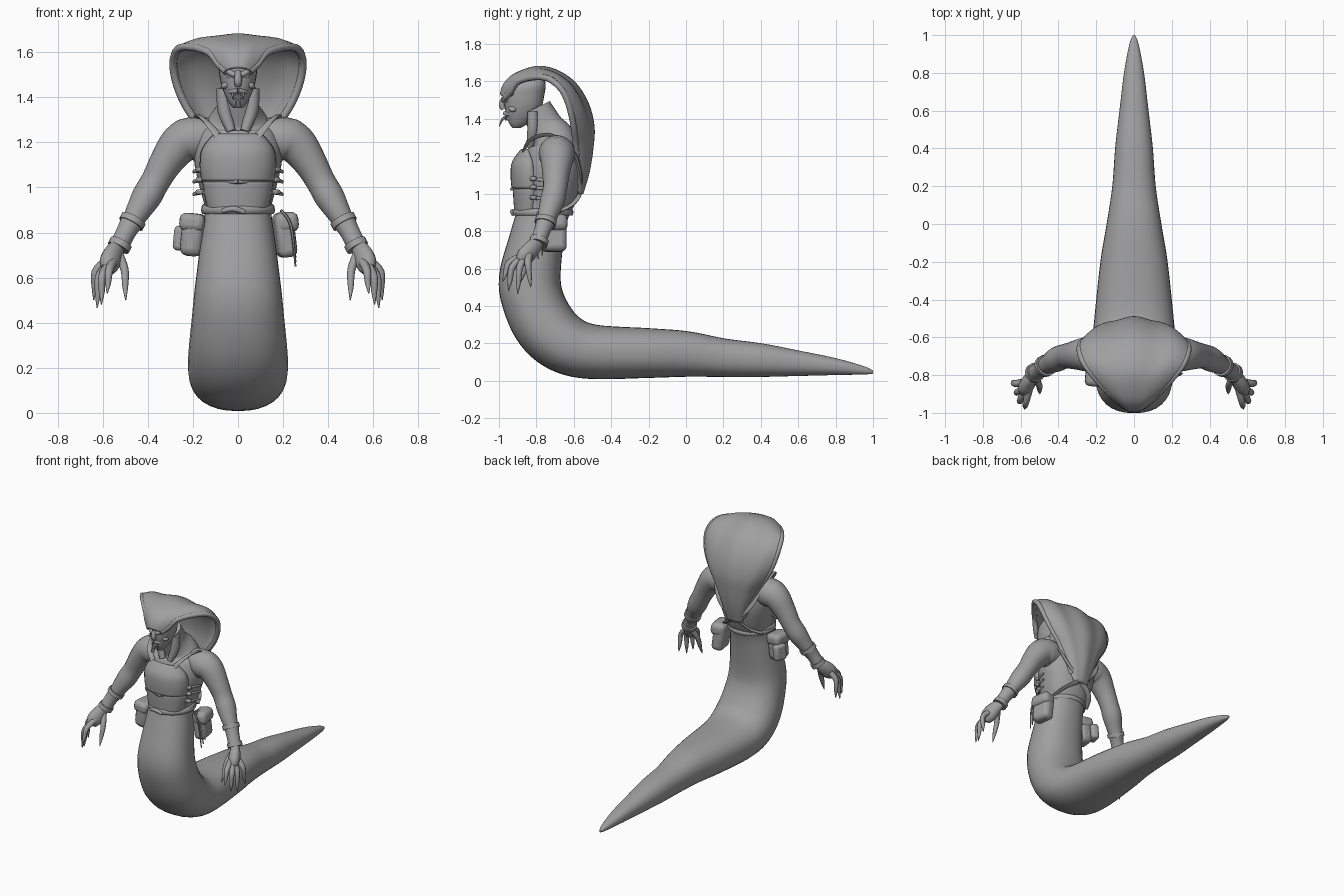
import bpy, bmesh, math
from mathutils import Vector

cube = bpy.data.objects.get("Cube")
if cube:
    bpy.data.objects.remove(cube)

GREY = bpy.data.materials.new("stone_grey")
GREY.use_nodes = True
GREY.diffuse_color = (0.35, 0.35, 0.35, 1)
GREY.node_tree.nodes["Principled BSDF"].inputs["Base Color"].default_value = (0.35, 0.35, 0.35, 1)


def smooth(rows, k=4):
    """Catmull-Rom resampling of equal-length tuples."""
    out = []
    for i in range(len(rows) - 1):
        a, b, c, d = (rows[max(0, min(len(rows) - 1, i + j))] for j in (-1, 0, 1, 2))
        for s in range(k):
            t = s / k
            out.append([0.5 * (2 * q + (r - p) * t + (2 * p - 5 * q + 4 * r - e) * t * t
                               + (3 * q - p - 3 * r + e) * t ** 3)
                        for p, q, r, e in zip(a, b, c, d)])
    return out + [list(rows[-1])]


def skin(name, grid, wrap=True, mirror=False, thick=0):
    """Quad surface over a grid of points; wrapped grids get end caps."""
    bm = bmesh.new()
    vs = [[bm.verts.new(p) for p in row] for row in grid]
    n = len(grid[0])
    for a, b in zip(vs, vs[1:]):
        for j in range(n if wrap else n - 1):
            k = (j + 1) % n
            bm.faces.new((a[j], a[k], b[k], b[j]))
    if wrap:
        bm.faces.new(vs[0])
        bm.faces.new(vs[-1])
    bmesh.ops.recalc_face_normals(bm, faces=bm.faces)
    me = bpy.data.meshes.new(name)
    bm.to_mesh(me)
    bm.free()
    return finish(bpy.data.objects.new(name, me), mirror, thick)


def finish(ob, mirror=False, thick=0):
    if not ob.users_collection:
        bpy.context.collection.objects.link(ob)
    ob.data.materials.append(GREY)
    if thick:
        m = ob.modifiers.new("thickness", 'SOLIDIFY')
        m.thickness, m.offset = thick, 0
    if mirror:
        ob.modifiers.new("mirror", 'MIRROR').use_bisect_axis[0] = False
    bpy.context.view_layer.objects.active = ob
    bpy.ops.object.select_all(action='DESELECT')
    ob.select_set(True)
    bpy.ops.object.shade_smooth_by_angle(angle=math.radians(50))
    return ob


def power(v, e):
    return math.copysign(abs(v) ** e, v)


def ring(c, u, v, n, e=1.0):
    angles = [2 * math.pi * i / n for i in range(n)]
    return [c + u * power(math.cos(a), e) + v * power(math.sin(a), e) for a in angles]


def tube(name, rows, ref=(0, 1, 0), flat=1.0, n=12, mirror=False, k=4):
    """Tapered tube along x, y, z, radius rows; flat scales the radius across ref."""
    pts = smooth(rows, k)
    grid = []
    for i, p in enumerate(pts):
        t = Vector(pts[min(i + 1, len(pts) - 1)][:3]) - Vector(pts[max(i - 1, 0)][:3])
        u = t.cross(Vector(ref)).normalized()
        v = u.cross(t).normalized()
        grid.append(ring(Vector(p[:3]), u * p[3] * flat, v * p[3], n))
    return skin(name, grid, mirror=mirror)


def blob(name, loc, size, rot=(0, 0, 0), mirror=False):
    bm = bmesh.new()
    bmesh.ops.create_uvsphere(bm, u_segments=16, v_segments=10, radius=1)
    me = bpy.data.meshes.new(name)
    from_euler = Vector(loc)
    ob = bpy.data.objects.new(name, me)
    import mathutils
    m = mathutils.Matrix.LocRotScale(from_euler, mathutils.Euler(rot), Vector(size))
    bmesh.ops.transform(bm, matrix=m, verts=bm.verts)
    bm.to_mesh(me)
    bm.free()
    return finish(ob, mirror)


def box(name, loc, size, rot=(0, 0, 0)):
    bpy.ops.mesh.primitive_cube_add(size=1, location=loc, rotation=rot)
    ob = bpy.context.object
    ob.name, ob.scale = name, size
    bpy.ops.object.transform_apply(location=False, rotation=False)
    b = ob.modifiers.new("rounding", 'BEVEL')
    b.width, b.segments = min(size) * 0.35, 3
    return finish(ob)


# Serpent body: y, z, half width, half depth from tail tip to neck
body = [(1.0, .045, .006, .008), (.95, .055, .025, .022), (.8, .075, .053, .045),
        (.6, .093, .077, .068), (.4, .11, .1, .09), (.2, .123, .115, .103),
        (0, .143, .145, .122), (-.2, .148, .178, .133), (-.5, .155, .21, .146),
        (-.65, .2, .222, .16), (-.75, .29, .218, .168), (-.815, .42, .205, .166),
        (-.835, .55, .192, .165), (-.8, .75, .167, .146), (-.765, .9, .148, .138),
        (-.735, 1.0, .17, .152), (-.715, 1.12, .195, .16), (-.705, 1.22, .185, .145),
        (-.71, 1.29, .14, .12), (-.75, 1.36, .09, .095), (-.8, 1.46, .075, .08)]
path = smooth(body, 5)
grid = []
for i, (y, z, w, d) in enumerate(path):
    a, b = path[max(i - 1, 0)], path[min(i + 1, len(path) - 1)]
    t = Vector((0, b[0] - a[0], b[1] - a[1])).normalized()
    grid.append(ring(Vector((0, y, z)), Vector((w, 0, 0)), Vector((0, -t.z, t.y)) * d, 32, .88))
skin("serpent_body", grid)

# Cobra hood: spine y, z then rim x, y, z from the back up and over to the brow
hood = smooth([(-.56, 1.0, .05, -.575, 1.0), (-.525, 1.12, .1, -.58, 1.12),
               (-.505, 1.25, .165, -.59, 1.26), (-.5, 1.36, .225, -.60, 1.35),
               (-.53, 1.48, .27, -.62, 1.45), (-.6, 1.59, .288, -.66, 1.55),
               (-.7, 1.655, .265, -.735, 1.615), (-.8, 1.672, .2, -.82, 1.622),
               (-.91, 1.635, .125, -.9, 1.597), (-.965, 1.585, .088, -.935, 1.55),
               (-.985, 1.53, .05, -.965, 1.515)], 4)
grid, count = [], 24
for i, (cy, cz, rx, ry, rz) in enumerate(hood):
    fade = math.sin(math.pi * i / (len(hood) - 1))
    row = []
    for j in range(count + 1):
        t = 2 * j / count - 1
        s = t * t
        ridge = .010 * fade * (math.cos(3 * math.pi * t) - 1) * (1 - s)
        row.append((rx * math.sin(t * math.pi / 2) * .6 + rx * t * .4,
                    cy + (ry - cy) * s + ridge * .8, cz + (rz - cz) * s + ridge * .3))
    grid.append(row)
skin("cobra_hood", grid, wrap=False, thick=.022)
tube("hood_rim", [(r[2], r[3], r[4], .017) for r in hood[2::2]], ref=(1, .3, 0), n=10, mirror=True, k=2)

# Head: y, z, half width, half depth
head = smooth([(-.905, 1.352, .02, .022), (-.895, 1.375, .04, .05), (-.88, 1.42, .062, .08),
               (-.87, 1.47, .078, .1), (-.865, 1.53, .086, .108), (-.85, 1.58, .085, .1),
               (-.82, 1.63, .05, .06)], 4)
skin("head", [ring(Vector((0, y, z)), Vector((w, 0, 0)), Vector((0, d, 0)), 24, .9)
              for y, z, w, d in head])
tube("brow_ridge", [(.012, -.977, 1.497, .012), (.04, -.962, 1.513, .014), (.075, -.925, 1.54, .012)],
     n=8, mirror=True)
tube("nose", [(0, -.972, 1.515, .014), (0, -.985, 1.475, .017), (0, -.975, 1.452, .014)], n=10)
blob("cheekbone", (.053, -.925, 1.455), (.024, .024, .016), (0, .5, 0), True)
blob("eye", (.036, -.955, 1.491), (.016, .01, .007), (0, -.4, 0), True)
tube("upper_lip", [(0, -.968, 1.43, .012), (.03, -.95, 1.425, .01), (.055, -.905, 1.43, .007)],
     ref=(0, 0, 1), n=8, mirror=True)
tube("lower_lip", [(0, -.955, 1.4, .01), (.028, -.935, 1.403, .009), (.05, -.9, 1.42, .006)],
     ref=(0, 0, 1), n=8, mirror=True)
tube("fang", [(.022, -.957, 1.425, .007), (.023, -.965, 1.405, .005), (.02, -.962, 1.385, .001)],
     n=6, mirror=True)
tube("forked_tongue", [(.004, -.95, 1.413, .008), (.005, -.98, 1.4, .007), (.012, -.998, 1.36, .002)],
     ref=(1, 0, 0), n=6, mirror=True)
tube("neck_muscle", [(.065, -.82, 1.44, .03), (.06, -.82, 1.34, .03), (.03, -.835, 1.25, .02)],
     n=10, mirror=True)

# Arms and hands
tube("arm", [(.1, -.69, 1.22, .085), (.2, -.69, 1.215, .098), (.26, -.69, 1.19, .09),
             (.32, -.695, 1.11, .074), (.365, -.70, 1.03, .065), (.405, -.715, .96, .066),
             (.44, -.735, .9, .056), (.485, -.76, .82, .042), (.525, -.79, .74, .036)],
     n=20, mirror=True)
blob("shoulder_muscle", (.235, -.69, 1.225), (.085, .085, .08), (0, .6, 0), True)
tube("palm", [(.525, -.785, .745, .034), (.55, -.82, .71, .048), (.57, -.86, .665, .052),
              (.58, -.885, .635, .035)], ref=(-.6, .8, 0), flat=.75, n=14, mirror=True)
fingers = {"thumb": [(.53, -.81, .705), (.503, -.85, .635), (.498, -.9, .5)],
           "index_finger": [(.555, -.875, .67), (.572, -.945, .63), (.58, -.98, .53)],
           "middle_finger": [(.575, -.885, .655), (.602, -.93, .605), (.606, -.95, .48)],
           "ring_finger": [(.585, -.87, .65), (.617, -.89, .6), (.625, -.9, .465)],
           "little_finger": [(.59, -.84, .67), (.632, -.845, .625), (.64, -.83, .5)]}
for name, (a, b, c) in fingers.items():
    m = [(p * .45 + q * .55) for p, q in zip(b, c)]
    tube(name, [(*a, .021), (*b, .018), (*m, .013), (*c, .002)], n=8, mirror=True)
tube("wrist_wrap", [(.47, -.75, .85, .052), (.495, -.768, .805, .044), (.527, -.79, .742, .043)],
     n=16, mirror=True)
for name, c, d, r in (("upper_cuff", (.462, -.747, .862), (.475, -.754, .838), .058),
                      ("lower_cuff", (.518, -.783, .757), (.531, -.791, .732), .051)):
    tube(name, [(*c, r), (*d, r)], n=20, mirror=True, k=1)

# Chest armour: z, half width, front y, side y
def plate(name, rows):
    grid = []
    for z, w, f, s in smooth(rows, 4):
        ts = [j / 8 - 1 for j in range(17)]
        grid.append([(w * math.sin(t * math.pi / 2), f + (s - f) * t * t, z) for t in ts])
    skin(name, grid, wrap=False, thick=.016)


plate("breastplate", [(1.235, .1, -.875, -.845), (1.17, .152, -.922, -.82),
                      (1.1, .162, -.93, -.815), (1.03, .155, -.925, -.81)])
plate("belly_plate", [(1.025, .15, -.918, -.81), (.97, .142, -.915, -.815), (.905, .128, -.91, -.82)])
tube("chest_cord", [(.16, -.8, 1.03, .009), (.12, -.875, 1.028, .009), (0, -.932, 1.025, .009)],
     ref=(0, 0, 1), n=8, mirror=True)


# Belts and side buckles around the torso
def hoop(name, cy, z, w, d, r, flat=.5, tilt=0):
    pts = []
    for i in range(33):
        a = 2 * math.pi * i / 32
        pts.append((w * math.sin(a), cy - d * math.cos(a), z - tilt * math.cos(a), r))
    tube(name, pts, ref=(0, 0, 1), flat=flat, n=8, k=1)


hoop("waist_belt", -.765, .9, .156, .155, .017)
hoop("waist_cord", -.765, .915, .152, .152, .01, 1, .015)
for z in (.98, 1.035, 1.08):
    tube("side_strap", [(.14, -.84, z, .009), (.18, -.785, z - .005, .009), (.198, -.72, z - .01, .008)],
         ref=(0, 0, 1), flat=.6, n=8, mirror=True)
    box("buckle_left", (.168, -.815, z), (.035, .03, .022), (0, 0, .8))
    box("buckle_right", (-.168, -.815, z), (.035, .03, .022), (0, 0, -.8))
tube("belt_knot", [(-.07, -.915, .895, .01), (-.02, -.928, .905, .013), (.03, -.925, .89, .01)], n=8)

# Shoulder harness crossing on the back
tube("shoulder_strap", [(.085, -.868, 1.225, .018), (.13, -.84, 1.28, .018), (.165, -.775, 1.312, .018),
                        (.18, -.7, 1.305, .018), (.165, -.6, 1.22, .018), (.11, -.562, 1.11, .018),
                        (0, -.562, 1.02, .018), (-.1, -.6, .95, .018), (-.14, -.68, .905, .018)],
     ref=(1, 0, .4), flat=.45, n=8, mirror=True)

# Hip pouches
box("left_pouch", (.207, -.71, .79), (.085, .14, .2), (0, -.12, .15))
box("left_pouch_flap", (.213, -.71, .845), (.1, .15, .09), (0, -.12, .15))
box("right_pouch", (-.2, -.79, .79), (.1, .13, .19), (0, .1, -.1))
box("right_pouch_flap", (-.2, -.79, .845), (.112, .142, .08), (0, .1, -.1))
box("small_pouch", (-.252, -.73, .775), (.055, .09, .11), (0, .1, -.3))
for i in range(3):
    y = -.79 + i * .022
    tube("tassel", [(.19, y, .9, .007), (.235, y - .01, .83, .007), (.255, y, .65 + i * .02, .004)], n=6)
